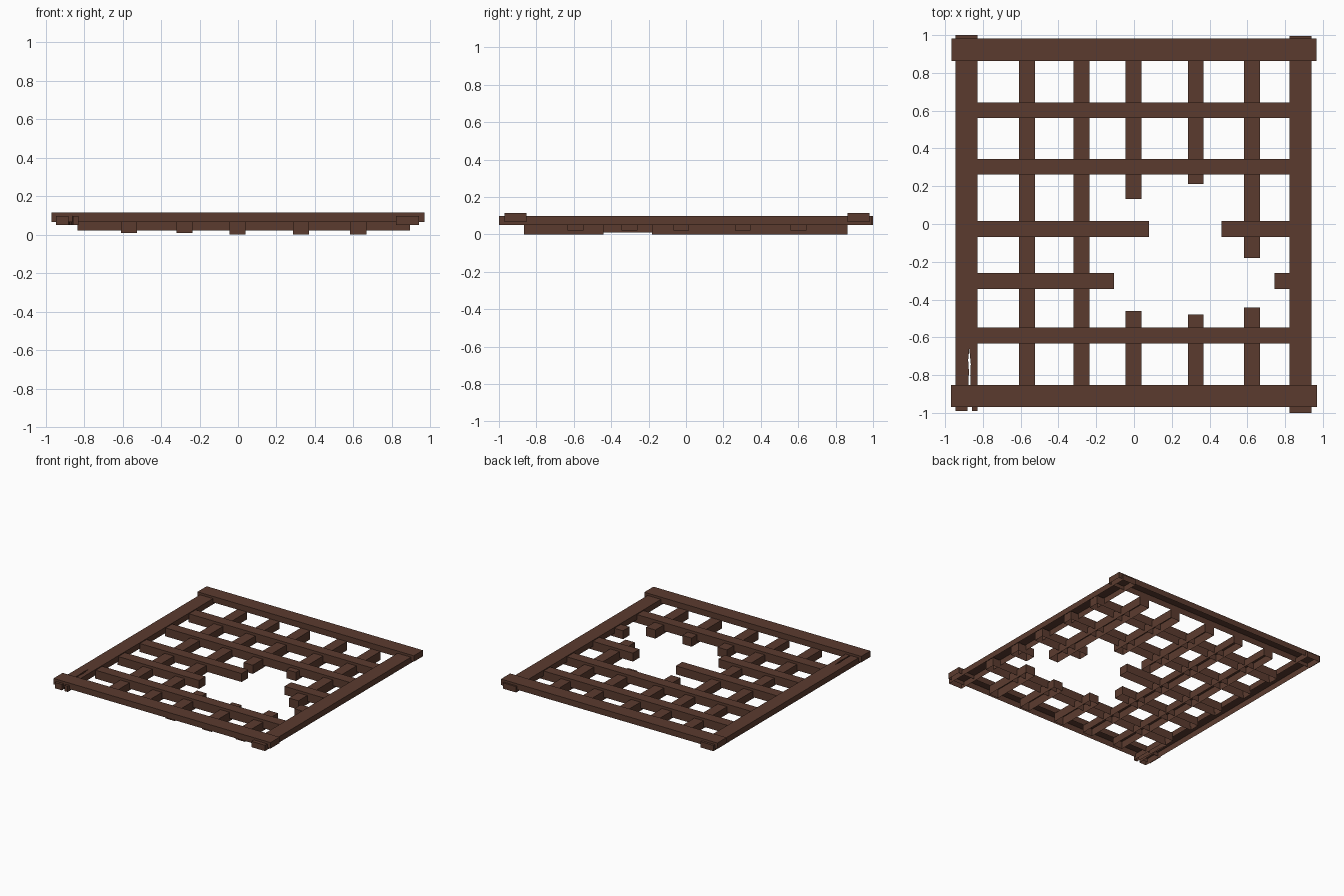
import bpy, bmesh

if "Cube" in bpy.data.objects:
    bpy.data.objects.remove(bpy.data.objects["Cube"])

wood = bpy.data.materials.new("dark_brown_wood")
wood.diffuse_color = (0.105, 0.044, 0.028, 1)
wood.use_nodes = True
wood.node_tree.nodes["Principled BSDF"].inputs["Base Color"].default_value = wood.diffuse_color


def board(name, outline, z0, z1):
    """Board from a plan outline (counter-clockwise), hollow underside left open."""
    bm = bmesh.new()
    low = [bm.verts.new((x, y, z0)) for x, y in outline]
    top = [bm.verts.new((x, y, z1)) for x, y in outline]
    n = len(outline)
    bm.faces.new(top)
    for i in range(n):
        j = (i + 1) % n
        bm.faces.new((low[i], low[j], top[j], top[i]))
    me = bpy.data.meshes.new(name)
    bm.to_mesh(me)
    bm.free()
    me.materials.append(wood)
    ob = bpy.data.objects.new(name, me)
    bpy.context.collection.objects.link(ob)


def rect(x0, x1, y0, y1):
    return [(x0, y0), (x1, y0), (x1, y1), (x0, y1)]


# frame: two end beams lying over two side beams
board("front_beam", rect(-0.97, 0.97, -0.97, -0.853), 0.067, 0.115)
board("back_beam", rect(-0.967, 0.967, 0.864, 0.981), 0.067, 0.115)
board("right_beam", rect(0.822, 0.941, -1.0, 0.995), 0.05, 0.097)

# left beam with a split at its front end
board("left_beam_split", [(-0.945, -0.99), (-0.882, -0.99), (-0.874, -0.78),
                          (-0.878, -0.72), (-0.872, -0.66), (-0.864, -0.74),
                          (-0.867, -0.80), (-0.858, -0.99), (-0.829, -0.99),
                          (-0.829, 1.0), (-0.945, 1.0)], 0.05, 0.097)

# lengthwise slats: (centre x, bottom z, pieces along y)
W = 0.042
F, B = -0.865, 0.864
lengthwise = [(-0.567, 0.01, [(F, B)]),
              (-0.278, 0.01, [(F, B)]),
              (-0.002, 0.0, [(F, -0.46), (0.133, B)]),
              (0.327, 0.0, [(F, -0.48), (0.213, B)]),
              (0.625, 0.0, [(F, -0.442), (-0.181, B)])]
for i, (x, z, pieces) in enumerate(lengthwise):
    for j, (a, b) in enumerate(pieces):
        board(f"lengthwise_slat_{i}_{j}", rect(x - W, x + W, a, b), z, 0.07)

# cross slats: (centre y, pieces along x)
L, R = -0.835, 0.895
cross = [(0.602, [(L, R)]),
         (0.303, [(L, R)]),
         (-0.026, [(L, 0.08), (0.463, R)]),
         (-0.302, [(L, -0.107), (0.745, R)]),
         (-0.591, [(L, R)])]
for i, (y, pieces) in enumerate(cross):
    for j, (a, b) in enumerate(pieces):
        board(f"cross_slat_{i}_{j}", rect(a, b, y - W, y + W), 0.022, 0.09)
